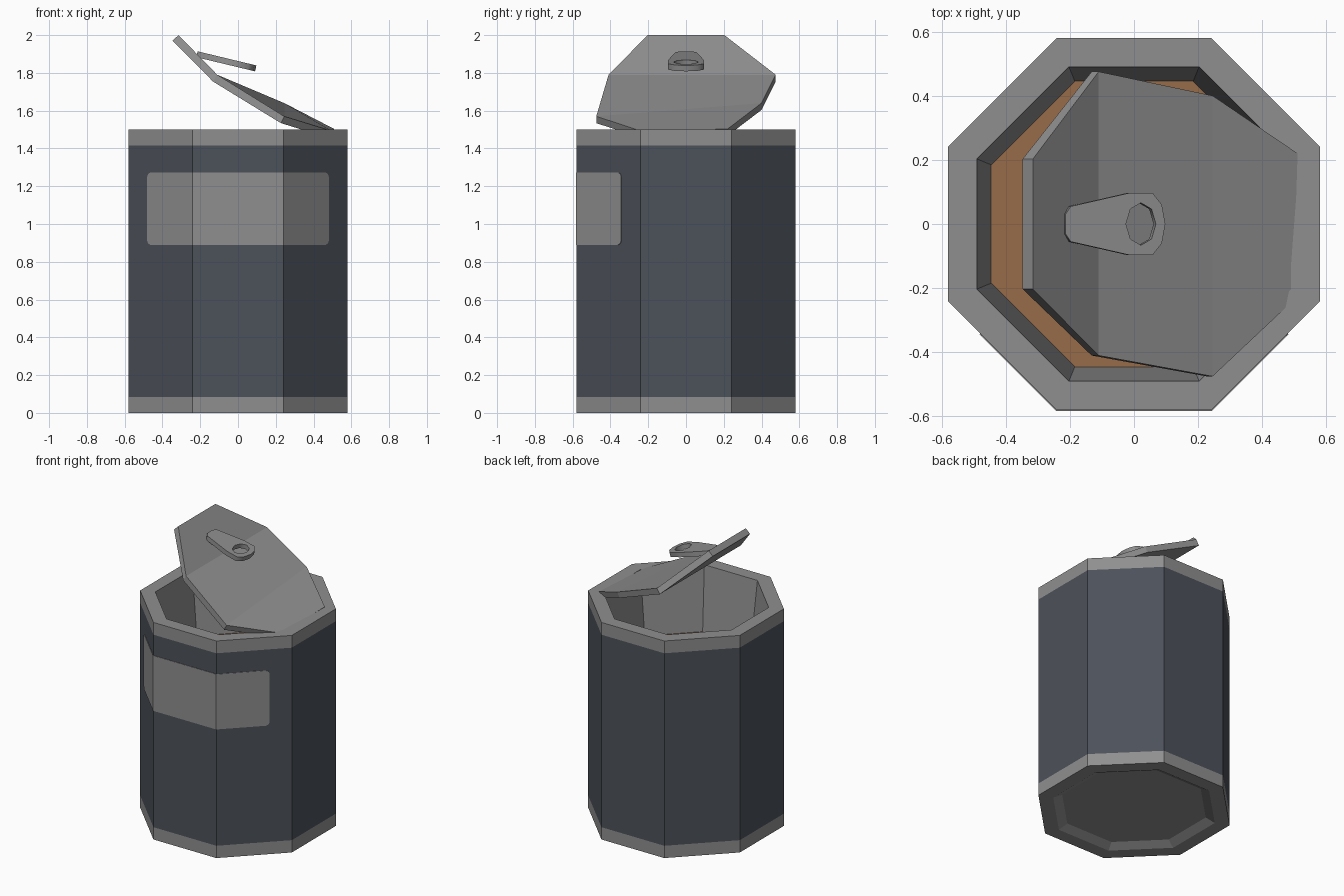
import bpy, math

if "Cube" in bpy.data.objects:
    bpy.data.objects.remove(bpy.data.objects["Cube"])

def material(name, rgb):
    m = bpy.data.materials.new(name)
    m.diffuse_color = (*rgb, 1)
    m.use_nodes = True
    m.node_tree.nodes["Principled BSDF"].inputs["Base Color"].default_value = m.diffuse_color
    return m

METAL = material("grey metal", (0.275, 0.275, 0.275))
PAINT = material("dark slate paint", (0.073, 0.083, 0.101))
FILL = material("brown contents", (0.31, 0.147, 0.065))

def make(name, verts, faces, mats, idx=None):
    me = bpy.data.meshes.new(name)
    me.from_pydata(verts, [], faces)
    for m in mats:
        me.materials.append(m)
    for p in me.polygons:
        p.material_index = idx[p.index] if idx else 0
    ob = bpy.data.objects.new(name, me)
    bpy.context.collection.objects.link(ob)
    return ob

def octagon(apothem, z):
    r = apothem / math.cos(math.pi / 8)
    return [(r * math.cos(math.pi / 8 + i * math.pi / 4),
             r * math.sin(math.pi / 8 + i * math.pi / 4), z) for i in range(8)]

# Can: octagonal profile from recessed base, up the outside, over the rim and down inside
profile = [(0.435, 0.03), (0.49, 0), (0.58, 0), (0.58, 0.085), (0.58, 1.415),
           (0.58, 1.5), (0.49, 1.5), (0.445, 1.06)]
verts, faces, idx = [], [tuple(range(7, -1, -1))], [0]
for a, z in profile:
    verts += octagon(a, z)
for k in range(len(profile) - 1):
    for i in range(8):
        j = (i + 1) % 8
        faces.append((k * 8 + i, k * 8 + j, k * 8 + 8 + j, k * 8 + 8 + i))
        idx.append(1 if k == 3 else 0)
make("can_body", verts, faces, [METAL, PAINT], idx)

# Contents surface
make("contents", octagon(0.446, 1.06), [tuple(range(8))], [FILL])

# Label: thin plate wrapped over the three front faces, rounded corners
A = 0.583
C = A * math.tan(math.pi / 8)
def wrap(x, z):
    return (x, -A + max(0, abs(x) - C), z)
z0, z1 = 0.89, 1.272
side = [(C, z0), (0.465, z0), (0.476, z0 + 0.007), (0.481, z0 + 0.022),
        (0.481, z1 - 0.022), (0.476, z1 - 0.007), (0.465, z1), (C, z1)]
verts = [wrap(x, z) for x, z in side] + [wrap(-x, z) for x, z in side]
label = make("label", verts, [tuple(range(8)), tuple(range(15, 7, -1)), (8, 0, 7, 15)], [METAL])
mod = label.modifiers.new("thickness", "SOLIDIFY")
mod.thickness, mod.offset = 0.005, -1

# Lid: bent plate in four rows (back and front point), with underside offsets
rows = [((-0.315, 0.203, 2.0), (-0.315, -0.203, 2.0), (-0.032, -0.03)),
        ((-0.11, 0.475, 1.79), (-0.11, -0.41, 1.79), (-0.022, -0.036)),
        ((0.245, 0.40, 1.64), (0.245, -0.475, 1.57), (-0.018, -0.036)),
        ((0.51, 0.22, 1.503), (0.495, -0.24, 1.493), (-0.018, -0.036))]
top = [p for r in rows for p in r[:2]]
under = [(p[0] + r[2][0], p[1], p[2] + r[2][1]) for r in rows for p in r[:2]]
faces = [(0, 8, 9, 1), (6, 7, 15, 14)]
for k in (0, 2, 4):
    faces += [(k, k + 1, k + 3, k + 2), (k + 8, k + 10, k + 11, k + 9),
              (k, k + 2, k + 10, k + 8), (k + 1, k + 9, k + 11, k + 3)]
make("bent_lid", top + under, faces, [METAL])

# Pull tab: filled outline with a finger hole, extruded
half = [(-0.242, 0.03), (-0.225, 0.055), (-0.04, 0.096), (0.038, 0.096), (0.067, 0.06)]
outline = half + [(0.078, 0)] + [(x, -y) for x, y in reversed(half)]
hole = [(0.048 * math.cos(a), 0.066 * math.sin(a))
        for a in (i * math.pi / 4 for i in range(8))]
cu = bpy.data.curves.new("pull_tab", "CURVE")
cu.dimensions, cu.fill_mode, cu.extrude = "2D", "BOTH", 0.016
for pts in (outline, hole):
    s = cu.splines.new("POLY")
    s.points.add(len(pts) - 1)
    for p, (x, y) in zip(s.points, pts):
        p.co = (x, y, 0, 1)
    s.use_cyclic_u = True
cu.materials.append(METAL)
tab = bpy.data.objects.new("pull_tab", cu)
tab.location = (0.018, 0, 1.842)
tab.rotation_euler = (0, math.radians(13.5), 0)
bpy.context.collection.objects.link(tab)
bpy.context.view_layer.objects.active = tab
tab.select_set(True)
bpy.ops.object.convert(target="MESH")
